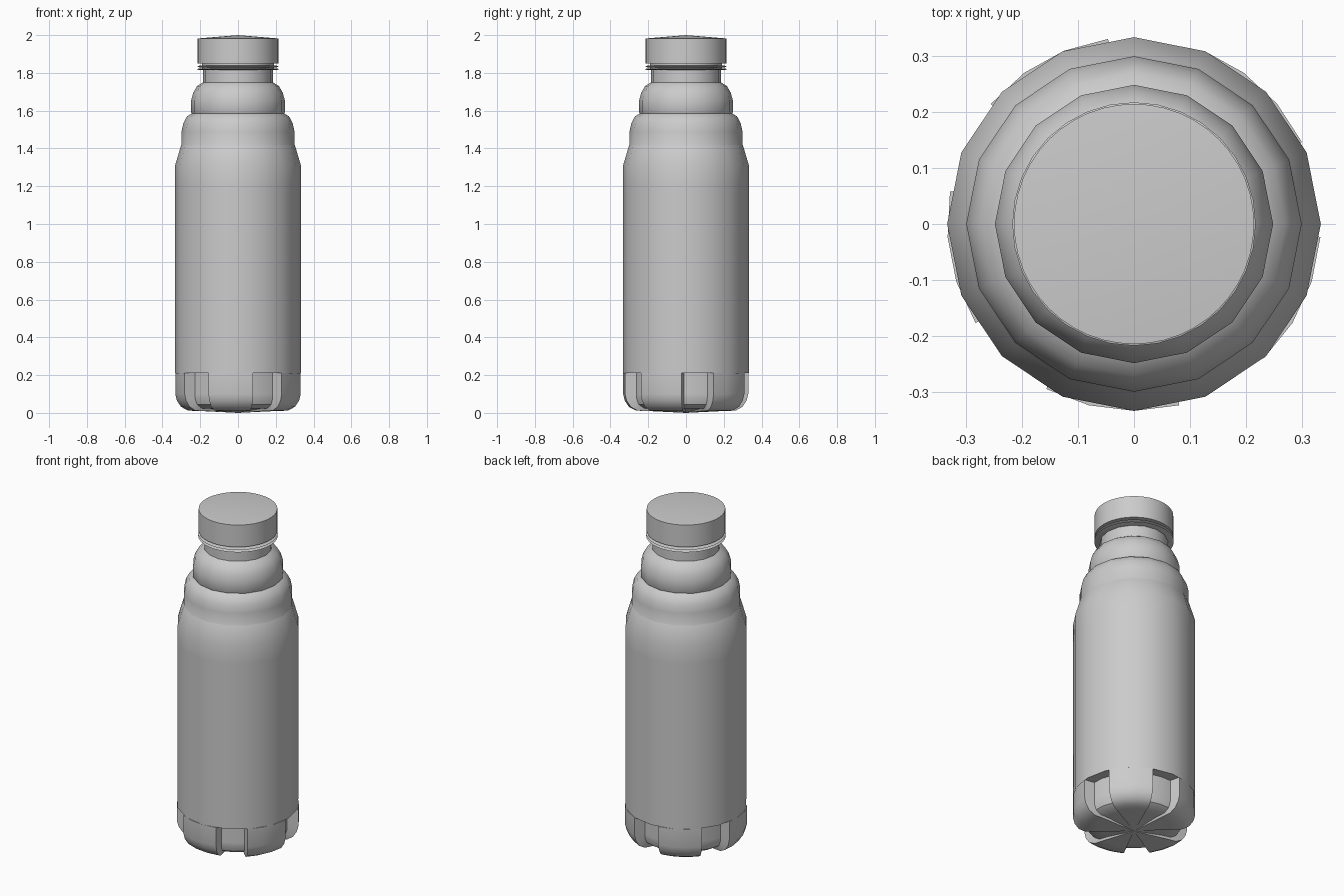
import bpy, bmesh
from math import sin, cos, pi, radians

cube = bpy.data.objects.get("Cube")
if cube:
    bpy.data.objects.remove(cube)

grey = bpy.data.materials.new("plain_grey")
grey.use_nodes = True
colour = (0.6, 0.6, 0.6, 1)
grey.diffuse_color = colour
grey.node_tree.nodes["Principled BSDF"].inputs["Base Color"].default_value = colour

SIDES = 16
RADIUS = 0.333


def finish(name, bm, angle=30):
    bmesh.ops.recalc_face_normals(bm, faces=bm.faces)
    mesh = bpy.data.meshes.new(name)
    bm.to_mesh(mesh)
    bm.free()
    mesh.materials.append(grey)
    obj = bpy.data.objects.new(name, mesh)
    bpy.context.collection.objects.link(obj)
    bpy.ops.object.select_all(action='DESELECT')
    obj.select_set(True)
    bpy.context.view_layer.objects.active = obj
    bpy.ops.object.shade_smooth_by_angle(angle=radians(angle))
    return obj


def loft(bm, rings):
    """Skin a list of closed point loops; a one-point loop makes a fan."""
    loops = [[bm.verts.new(p) for p in ring] for ring in rings]
    for a, b in zip(loops, loops[1:]):
        n = max(len(a), len(b))
        for i in range(n):
            j = (i + 1) % n
            if len(b) == 1:
                bm.faces.new((a[i], a[j], b[0]))
            elif len(a) == 1:
                bm.faces.new((a[0], b[j], b[i]))
            else:
                bm.faces.new((a[i], a[j], b[j], b[i]))


def lathe(name, profile, sides, angle=30):
    bm = bmesh.new()
    rings = []
    for r, z in profile:
        n = sides if r else 1
        rings.append([(r * cos(2 * pi * i / n), r * sin(2 * pi * i / n), z) for i in range(n)])
    loft(bm, rings)
    return finish(name, bm, angle)


# Body with two stepped shoulders and a neck
lathe("bottle_body", [
    (0, 0.21), (RADIUS, 0.21), (RADIUS, 1.2), (RADIUS, 1.31), (0.302, 1.415),
    (0.299, 1.42), (0.299, 1.49), (0.289, 1.535), (0.27, 1.57), (0.245, 1.585),
    (0.248, 1.59), (0.248, 1.655), (0.237, 1.695), (0.217, 1.73), (0.185, 1.75),
    (0.185, 1.83), (0, 1.83)], SIDES, 32)

# Thin collar rings below the cap
for name, low, high in (("lower_collar", 1.815, 1.824), ("upper_collar", 1.829, 1.838)):
    lathe(name, [(0, low), (0.205, low), (0.217, (low + high) / 2), (0.205, high), (0, high)], 32)

# Screw cap with a shallow conical top
lathe("cap", [(0, 1.85), (0.214, 1.85), (0.214, 1.982), (0, 2.0)], 48)
lathe("cap_plug", [(0, 1.82), (0.19, 1.82), (0.19, 1.86), (0, 1.86)], 32)

# Five-lobed foot: wedge grooves between rounded lobes
GROOVE_CENTRE, GROOVE_HALF, LOBES = 11, 15, 5
levels = [(0.333, 0.21), (0.333, 0.1), (0.324, 0.065), (0.302, 0.032), (0.265, 0.012), (0.2, 0.01)]
bm = bmesh.new()
rings = [[(0, 0, 0.211)]]
for lobe_r, z in levels:
    ring = []
    groove_r = min(0.272, lobe_r * 0.86)
    for k in range(LOBES):
        centre = GROOVE_CENTRE + 72 * k
        floor = [(centre + a, groove_r, 0.012) for a in (-13.5, 0, 13.5)]
        span = 72 - 2 * GROOVE_HALF
        lobe = [(centre + GROOVE_HALF + span * t / 3, lobe_r, 0) for t in range(4)]
        for a, r, lift in floor + lobe:
            rise = lift if z < 0.1 else 0
            ring.append((r * cos(radians(a)), r * sin(radians(a)), z + rise))
    rings.append(ring)
rings.append([(0, 0, 0)])
loft(bm, rings)
finish("lobed_foot", bm, 32)
